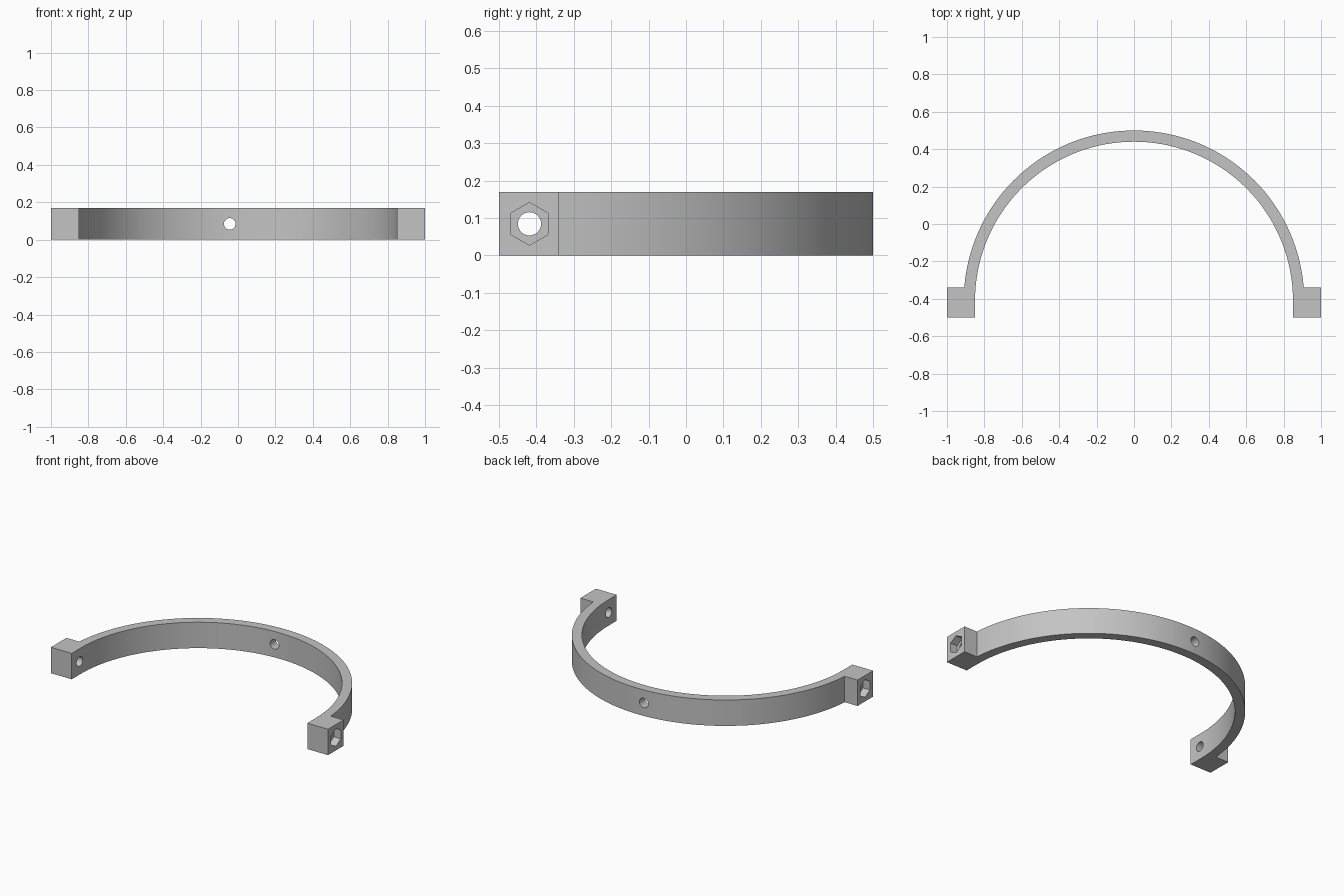
import bpy
import bmesh
from math import pi, sin, cos, asin
from mathutils import Matrix, Vector

if "Cube" in bpy.data.objects:
    bpy.data.objects.remove(bpy.data.objects["Cube"], do_unlink=True)

HEIGHT = 0.169
MID = HEIGHT / 2
CENTRE_Y = -0.41
OUTER, INNER = 0.91, 0.85
BLOCK_FRONT, BLOCK_BACK = -0.5, -0.34
BOLT_Y = -0.418
HOLE_R, NUT_R, NUT_DEPTH = 0.031, 0.057, 0.05

grey = bpy.data.materials.new("plain grey")
grey.use_nodes = True
grey.diffuse_color = (0.55, 0.55, 0.55, 1)
grey.node_tree.nodes["Principled BSDF"].inputs["Base Color"].default_value = grey.diffuse_color


def arc(radius, start, end, steps, centre_y=0.0):
    """Points along a circular arc, both ends included."""
    angles = [start + (end - start) * i / steps for i in range(steps + 1)]
    return [(radius * cos(a), centre_y + radius * sin(a)) for a in angles]


def prism(name, outline, depth, matrix=Matrix()):
    """Extrude a flat outline upwards from z = 0, then place it."""
    bm = bmesh.new()
    face = bm.faces.new([bm.verts.new((x, y, 0)) for x, y in outline])
    grown = bmesh.ops.extrude_face_region(bm, geom=[face])["geom"]
    tops = [g for g in grown if isinstance(g, bmesh.types.BMVert)]
    bmesh.ops.translate(bm, verts=tops, vec=Vector((0, 0, depth)))
    bm.transform(matrix)
    bmesh.ops.recalc_face_normals(bm, faces=bm.faces[:])
    mesh = bpy.data.meshes.new(name)
    bm.to_mesh(mesh)
    bm.free()
    obj = bpy.data.objects.new(name, mesh)
    bpy.context.collection.objects.link(obj)
    mesh.materials.append(grey)
    return obj


def rod(name, radius, sides, depth, location, turn, axis):
    """Regular prism centred on a location and turned to an axis."""
    outline = arc(radius, 0, 2 * pi, sides)[:-1]
    place = (Matrix.Translation(location) @ Matrix.Rotation(turn, 4, axis)
             @ Matrix.Translation((0, 0, -depth / 2)))
    return prism(name, outline, depth, place)


# Half ring with a square clamp block at each end
join = asin((BLOCK_BACK - CENTRE_Y) / OUTER)
outline = [(INNER, BLOCK_FRONT), (1, BLOCK_FRONT), (1, BLOCK_BACK)]
outline += arc(OUTER, join, pi - join, 72, CENTRE_Y)
outline += [(-1, BLOCK_BACK), (-1, BLOCK_FRONT), (-INNER, BLOCK_FRONT)]
outline += arc(INNER, pi, 0, 72, CENTRE_Y)
clamp = prism("half_ring_clamp", outline, HEIGHT)

# Hole through the band, bolt holes and hexagonal nut pockets
cutters = [rod("band_hole_cutter", HOLE_R, 32, 0.4, (-0.044, 0.47, MID), pi / 2, 'X')]
for side in (-1, 1):
    cutters.append(rod("bolt_hole_cutter", HOLE_R, 32, 0.4,
                       (side * 0.92, BOLT_Y, MID), pi / 2, 'Y'))
    cutters.append(rod("nut_pocket_cutter", NUT_R, 6, 2 * NUT_DEPTH,
                       (side, BOLT_Y, MID), pi / 2, 'Y'))

bpy.ops.object.select_all(action='DESELECT')
bpy.context.view_layer.objects.active = clamp
clamp.select_set(True)
for cutter in cutters:
    cutter.hide_render = True
    cut = clamp.modifiers.new("cut", 'BOOLEAN')
    cut.operation = 'DIFFERENCE'
    cut.solver = 'EXACT'
    cut.object = cutter
    bpy.ops.object.modifier_apply(modifier=cut.name)
    bpy.data.objects.remove(cutter, do_unlink=True)

# Smooth curved walls, crisp corners
bpy.ops.object.shade_smooth_by_angle(angle=pi / 6)
